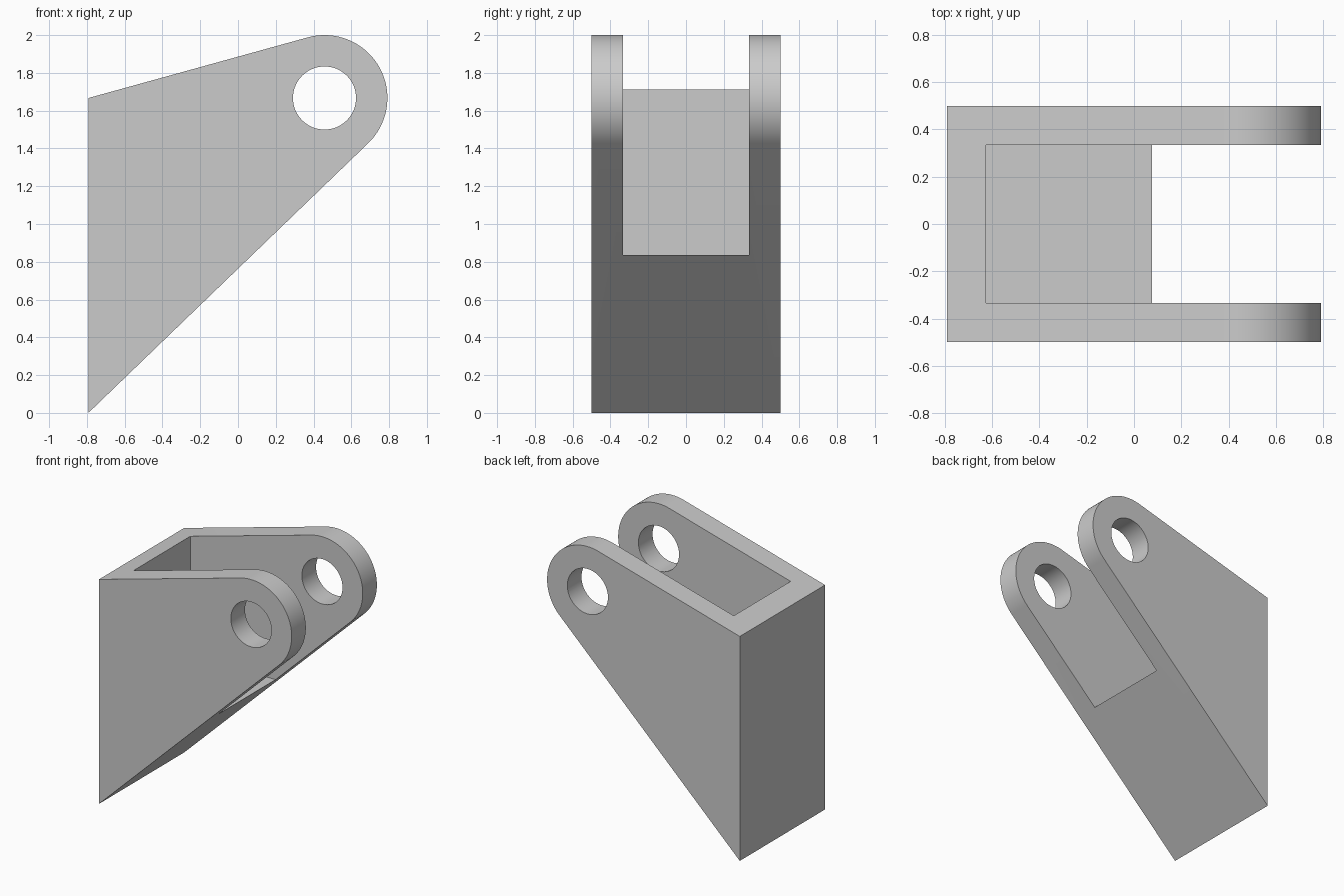
import bpy, math
from mathutils import Vector

if "Cube" in bpy.data.objects:
    bpy.data.objects.remove(bpy.data.objects["Cube"], do_unlink=True)

BACK, HALF_WIDTH, WALL = -0.792, 0.5, 0.166
PIVOT, RADIUS, HOLE = Vector((0.458, 1.667)), 0.333, 0.167

grey = bpy.data.materials.new("plain grey")
grey.use_nodes = True
colour = (0.6, 0.6, 0.6, 1)
grey.diffuse_color = colour
grey.node_tree.nodes["Principled BSDF"].inputs["Base Color"].default_value = colour


def prism(name, outline, half):
    """Extrude an (x, z) outline symmetrically along y."""
    n = len(outline)
    verts = [(x, y, z) for y in (-half, half) for x, z in outline]
    faces = [tuple(range(n)), tuple(reversed(range(n, 2 * n)))]
    faces += [((i + 1) % n, i, i + n, (i + 1) % n + n) for i in range(n)]
    mesh = bpy.data.meshes.new(name)
    mesh.from_pydata(verts, [], faces)
    mesh.materials.append(grey)
    obj = bpy.data.objects.new(name, mesh)
    bpy.context.collection.objects.link(obj)
    return obj


def arc(start, end, radius, steps):
    return [(PIVOT.x + radius * math.cos(a), PIVOT.y + radius * math.sin(a))
            for a in (start + (end - start) * i / steps for i in range(steps + 1))]


def tangent_angle(point, side):
    """Angle on the rounded end where a line from the point touches it."""
    d = Vector(point) - PIVOT
    return math.atan2(d.y, d.x) + side * math.acos(RADIUS / d.length)


# Bracket body: straight back, sloping top and underside, rounded end
bottom, top = (BACK, 0), (BACK, PIVOT.y)
low = tangent_angle(bottom, 1)
high = tangent_angle(top, -1) % math.tau
body = prism("bracket", [bottom] + arc(low, high, RADIUS, 48) + [top], HALF_WIDTH)

# Slot between the two lugs, and the pin hole through both
x0, floor = BACK + WALL, 0.836
slot = prism("slot_cutter", [(x0, floor), (1.2, floor), (1.2, 2.4), (x0, 2.4)],
             HALF_WIDTH - WALL)
hole = prism("hole_cutter", arc(0, math.tau, HOLE, 64)[:-1], 1)

bpy.ops.object.select_all(action='DESELECT')
bpy.context.view_layer.objects.active = body
body.select_set(True)
for cutter in (slot, hole):
    mod = body.modifiers.new("cut", 'BOOLEAN')
    mod.operation, mod.solver, mod.object = 'DIFFERENCE', 'EXACT', cutter
    bpy.ops.object.modifier_apply(modifier=mod.name)
    bpy.data.objects.remove(cutter, do_unlink=True)

bpy.ops.object.shade_smooth_by_angle(angle=math.radians(25))
